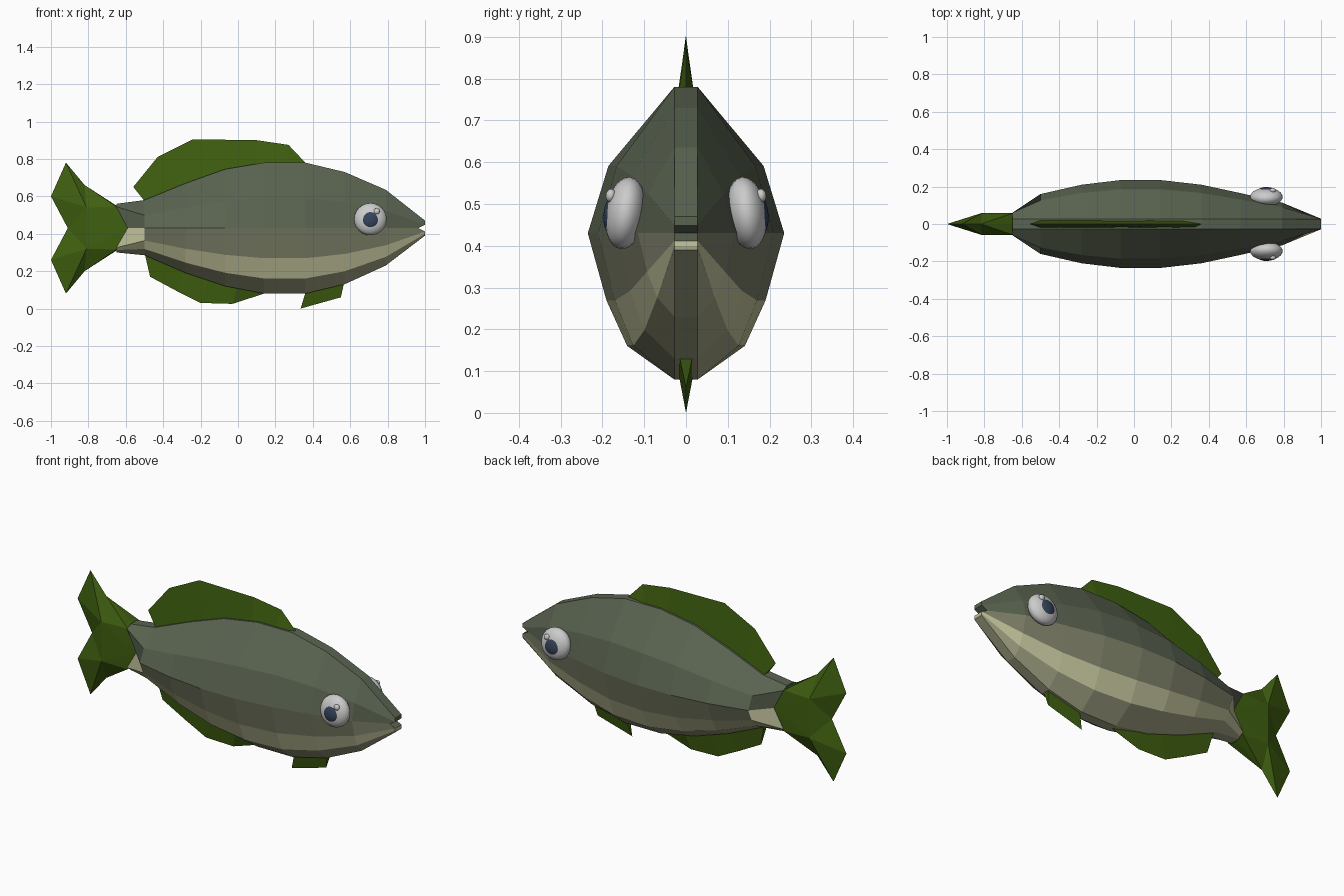
import bpy, bmesh, math
from mathutils import Matrix

if "Cube" in bpy.data.objects:
    bpy.data.objects.remove(bpy.data.objects["Cube"])

def mat(name, r, g, b):
    m = bpy.data.materials.new(name)
    m.diffuse_color = (r, g, b, 1)
    m.use_nodes = True
    m.node_tree.nodes["Principled BSDF"].inputs["Base Color"].default_value = m.diffuse_color
    return m

BACK = mat("back_green", .10, .125, .08)
FLANK = mat("flank_olive", .21, .22, .14)
PALE = mat("belly_pale", .56, .57, .34)
UNDER = mat("underside", .36, .37, .23)
FIN = mat("fin_green", .05, .115, .005)
WHITE = mat("eye_white", .75, .75, .75)
DARK = mat("eye_dark", .035, .055, .10)

def finish(bm, name, mats):
    bmesh.ops.recalc_face_normals(bm, faces=bm.faces[:])
    me = bpy.data.meshes.new(name)
    bm.to_mesh(me)
    bm.free()
    for m in mats:
        me.materials.append(m)
    ob = bpy.data.objects.new(name, me)
    bpy.context.collection.objects.link(ob)
    return ob

# Body: 12-sided rings lofted along x (x, top z, bottom z, half width)
stations = [(-.65, .56, .30, .06), (-.5, .58, .285, .16), (-.28, .67, .19, .21),
            (-.07, .745, .12, .235), (.14, .78, .08, .235), (.36, .78, .08, .21),
            (.57, .73, .13, .165), (.79, .635, .23, .115), (1, .47, .39, .028)]
MID = .43
last = len(stations) - 1
bm = bmesh.new()
rings = []
for i, (x, top, bot, w) in enumerate(stations):
    up, dn = top - MID, MID - bot
    f, g = (.88, .8) if i == 0 else (.46, .46)
    tip = i in (0, last)
    # both ends are notched at mid height: tail socket and mouth
    mx = {0: -.59, last: .965}.get(i, x)
    half = [(x, .028, top), (x, w if tip else w * .79, MID + up * f),
            (mx, w, MID), (x, w if tip else w * .81, MID - dn * g),
            (x, max(w * .6, .028), MID - dn * (.9 if i == 0 else .77)),
            (x, .028, bot)]
    rings.append([[bm.verts.new((a, s * b, c)) for a, b, c in half] for s in (1, -1)])
band = [0, 0, 1, 2, 3]
for i in range(last):
    for s in (0, 1):
        a, b = rings[i][s], rings[i + 1][s]
        for k in range(5):
            fc = bm.faces.new((a[k], a[k + 1], b[k + 1], b[k]))
            fc.material_index = 2 if (i == 0 and k == 2) else band[k]
    for k in (0, 5):
        a, b = rings[i], rings[i + 1]
        fc = bm.faces.new((a[0][k], a[1][k], b[1][k], b[0][k]))
        fc.material_index = 0 if k == 0 else 3
for r in (rings[0], rings[-1]):
    for k in range(5):
        fc = bm.faces.new((r[0][k], r[0][k + 1], r[1][k + 1], r[1][k]))
        fc.material_index = band[k] if k not in (1, 2) else 0
finish(bm, "body", [BACK, FLANK, PALE, UNDER])

# Fins with a flat base and a sharp outer edge
def fin(name, pairs, w=.019):
    bm = bmesh.new()
    rows = [(bm.verts.new((bx, -w, bz)), bm.verts.new((bx, w, bz)),
             bm.verts.new((tx, 0, tz))) for (bx, bz), (tx, tz) in pairs]
    for a, b in zip(rows, rows[1:]):
        for k in range(3):
            n = (k + 1) % 3
            bm.faces.new((a[k], a[n], b[n], b[k]))
    bm.faces.new(rows[0])
    bm.faces.new(rows[-1])
    finish(bm, name, [FIN])

fin("dorsal_fin", [((-.5, .575), (-.56, .65)), ((-.38, .62), (-.43, .81)),
                   ((-.2, .69), (-.24, .905)), ((.1, .765), (.1, .90)),
                   ((.25, .77), (.27, .875)), ((.34, .76), (.36, .78))])
fin("anal_fin", [((-.5, .30), (-.47, .17)), ((-.28, .21), (-.33, .095)),
                 ((-.15, .16), (-.2, .03)), ((0, .125), (-.03, .025)),
                 ((.15, .1), (.14, .08))])
fin("pelvic_fin", [((.365, .1), (.335, 0)), ((.57, .15), (.55, .06))])

# Tail fin: thin outline, thick ridge in the middle
bm = bmesh.new()
edge = [(-.65, .55), (-.82, .66), (-.92, .78), (-1, .6), (-.91, .43)]
edge += [(x, 2 * MID - z) for x, z in edge[-2::-1]]
o = [bm.verts.new((x, 0, z)) for x, z in edge]
for s in (-.06, .06):
    p0, p1, p2 = [bm.verts.new((x, s, z))
                  for x, z in ((-.59, MID), (-.81, .54), (-.81, .32))]
    r0, r1 = [bm.verts.new((-.65, s * .95, z)) for z in (.545, .315)]
    for f in ((o[0], o[1], r0), (r0, o[1], p1), (r0, p1, p0), (o[1], o[2], p1),
              (o[2], o[3], p1), (o[3], o[4], p1), (o[4], p2, p1), (p0, p1, p2),
              (o[4], o[5], p2), (o[5], o[6], p2), (o[6], o[7], p2),
              (r1, p2, o[7]), (r1, p0, p2), (o[7], o[8], r1)):
        bm.faces.new(f)
finish(bm, "tail_fin", [FIN])

# Eyes: flattened balls with a dark iris and a small highlight
def ball(name, loc, size, m, tilt):
    bm = bmesh.new()
    bmesh.ops.create_uvsphere(bm, u_segments=24, v_segments=14, radius=1)
    bmesh.ops.transform(bm, verts=bm.verts, matrix=Matrix.Translation(loc)
                        @ Matrix.Rotation(tilt, 4, 'X')
                        @ Matrix.Diagonal((size[0], size[2], size[1], 1))
                        @ Matrix.Rotation(math.pi / 2, 4, 'X'))
    for f in bm.faces:
        f.smooth = True
    finish(bm, name, [m])

for side, s in (("right", -1), ("left", 1)):
    t = s * math.radians(8)
    ball(side + "_eye", (.708, s * .145, .478), (.087, .087, .048), WHITE, t)
    ball(side + "_iris", (.708, s * .168, .477), (.055, .055, .029), DARK, t)
    ball(side + "_glint", (.742, s * .18, .52), (.016, .016, .012), WHITE, t)
